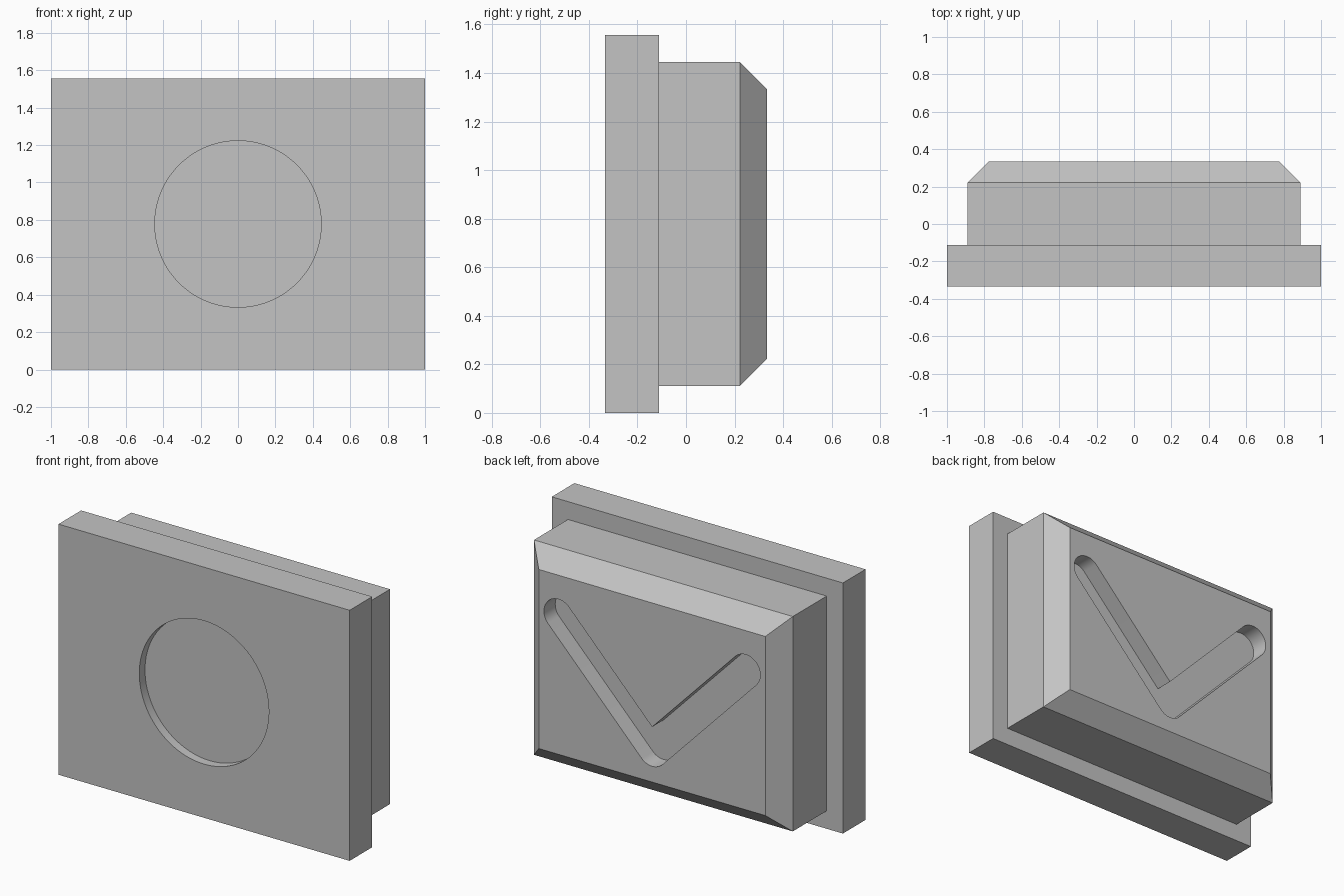
import bpy, bmesh
from math import sin, cos, pi, atan2, hypot

cube = bpy.data.objects.get("Cube")
if cube:
    bpy.data.objects.remove(cube, do_unlink=True)

MID = 0.778  # height of the centre line

grey = bpy.data.materials.new("plain grey")
grey.use_nodes = True
grey.diffuse_color = (0.55, 0.55, 0.55, 1)
grey.node_tree.nodes["Principled BSDF"].inputs["Base Color"].default_value = grey.diffuse_color


def loft(name, sections):
    """Closed solid through matching (y, [(x, z), ...]) sections."""
    bm = bmesh.new()
    rings = [[bm.verts.new((x, y, z)) for x, z in pts] for y, pts in sections]
    for a, b in zip(rings, rings[1:]):
        for i in range(len(a)):
            j = (i + 1) % len(a)
            bm.faces.new((a[i], a[j], b[j], b[i]))
    bm.faces.new(rings[0])
    bm.faces.new(rings[-1])
    bmesh.ops.recalc_face_normals(bm, faces=bm.faces)
    mesh = bpy.data.meshes.new(name)
    bm.to_mesh(mesh)
    bm.free()
    mesh.materials.append(grey)
    ob = bpy.data.objects.new(name, mesh)
    bpy.context.collection.objects.link(ob)
    return ob


def rect(hx, hz):
    return [(-hx, MID - hz), (hx, MID - hz), (hx, MID + hz), (-hx, MID + hz)]


def arc(cx, cz, r, start, end, steps):
    angles = [start + (end - start) * i / steps for i in range(steps + 1)]
    return [(cx + r * cos(a), cz + r * sin(a)) for a in angles]


def carve(target, cutter):
    """Subtract the cutter, apply, then discard it."""
    cutter.hide_render = True
    mod = target.modifiers.new("recess", 'BOOLEAN')
    mod.operation = 'DIFFERENCE'
    mod.solver = 'EXACT'
    mod.object = cutter
    bpy.ops.object.select_all(action='DESELECT')
    target.select_set(True)
    bpy.context.view_layer.objects.active = target
    bpy.ops.object.modifier_apply(modifier=mod.name)
    bpy.data.objects.remove(cutter, do_unlink=True)
    bpy.ops.object.shade_smooth_by_angle(angle=pi / 6)


# Front plate with a shallow round recess
plate = loft("front_plate", [(-0.333, rect(1, MID)), (-0.111, rect(1, MID))])
disc = arc(0, MID, 0.445, 0, 2 * pi, 96)[:-1]
carve(plate, loft("round_cutter", [(-0.4, disc), (-0.277, disc)]))

# Rear block with chamfered back edges
block = loft("rear_block", [(-0.111, rect(0.889, 0.667)),
                            (0.222, rect(0.889, 0.667)),
                            (0.333, rect(0.778, 0.556))])

# V-shaped groove with rounded ends, cut into the back
r, low, tip_x, tip_z = 0.1, 0.42, 0.643, 1.085
slope = atan2(tip_z - low, tip_x)
inner = low + r * hypot(tip_x, tip_z - low) / tip_x
groove = arc(tip_x, tip_z, r, slope - pi / 2, slope + pi / 2, 24)
groove.append((0, inner))
groove += arc(-tip_x, tip_z, r, pi / 2 - slope, 3 * pi / 2 - slope, 24)
groove += arc(0, low, r, 3 * pi / 2 - slope, 3 * pi / 2 + slope, 16)[:-1]
# close the outline at the start of the first arm
groove.append((r * sin(slope), low - r * cos(slope)))
carve(block, loft("groove_cutter", [(0.222, groove), (0.4, groove)]))
